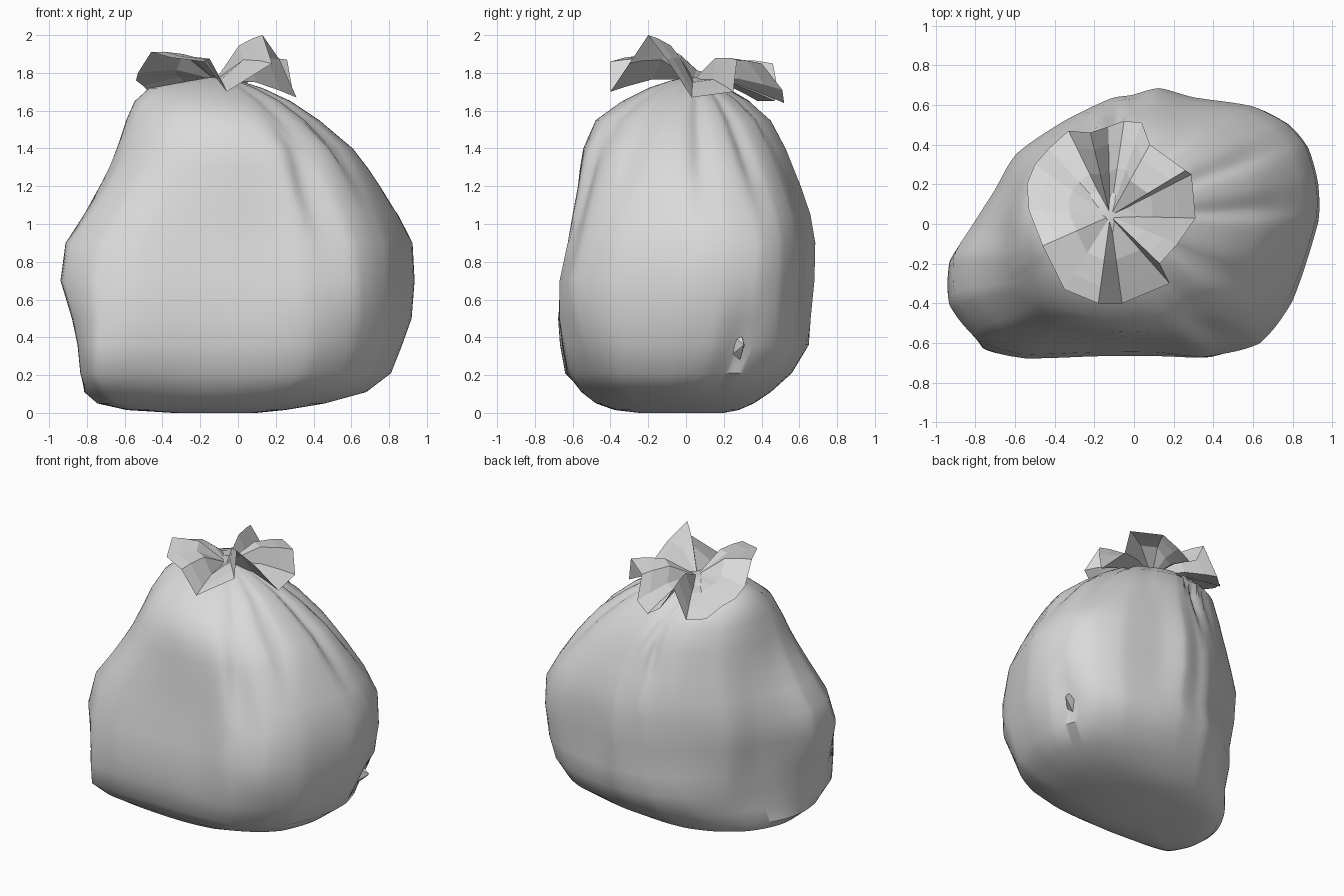
import bpy
import bmesh
import math
from mathutils import Vector

cube = bpy.data.objects.get("Cube")
if cube:
    bpy.data.objects.remove(cube, do_unlink=True)

grey = bpy.data.materials.new("light_grey_plastic")
grey.use_nodes = True
colour = (0.7, 0.7, 0.7, 1.0)
grey.diffuse_color = colour
grey.node_tree.nodes["Principled BSDF"].inputs["Base Color"].default_value = colour

KNOT = Vector((-0.12, 0.04, 1.77))


def smoothstep(low, high, value):
    t = max(0.0, min(1.0, (value - low) / (high - low)))
    return t * t * (3 - 2 * t)


def catmull(a, b, c, d, t):
    return 0.5 * (2 * b + (c - a) * t + (2 * a - 5 * b + 4 * c - d) * t ** 2
                  + (3 * b - a - 3 * c + d) * t ** 3)


def loft(name, rings, cap_first=False, cap_last=False, face_up=False):
    """Join closed rings of points into one surface."""
    bm = bmesh.new()
    loops = [[bm.verts.new(p) for p in ring] for ring in rings]
    count = len(loops[0])
    for lower, upper in zip(loops, loops[1:]):
        for i in range(count):
            j = (i + 1) % count
            bm.faces.new((lower[i], lower[j], upper[j], upper[i]))
    if cap_first:
        bm.faces.new(loops[0])
    if cap_last:
        bm.faces.new(loops[-1])
    bmesh.ops.recalc_face_normals(bm, faces=bm.faces[:])
    bm.normal_update()
    if face_up and sum(f.normal.z * f.calc_area() for f in bm.faces) < 0:
        bmesh.ops.reverse_faces(bm, faces=bm.faces[:])
    mesh = bpy.data.meshes.new(name)
    bm.to_mesh(mesh)
    bm.free()
    mesh.materials.append(grey)
    obj = bpy.data.objects.new(name, mesh)
    bpy.context.collection.objects.link(obj)
    return obj


def smooth(obj, degrees):
    bpy.ops.object.select_all(action='DESELECT')
    obj.select_set(True)
    bpy.context.view_layer.objects.active = obj
    bpy.ops.object.shade_smooth_by_angle(angle=math.radians(degrees))


def unit_plan(outline, steps=7):
    """Refine an outline into a half-rounded closed curve in a unit box."""
    pts = [Vector(p) for p in outline]
    count = len(pts)
    plan = []
    for i in range(count):
        a, b, c, d = (pts[(i + k) % count] for k in (-1, 0, 1, 2))
        for s in range(steps):
            t = s / steps
            plan.append(b.lerp(c, t).lerp(catmull(a, b, c, d, t), 0.6))
    low_x, high_x = min(p.x for p in plan), max(p.x for p in plan)
    low_y, high_y = min(p.y for p in plan), max(p.y for p in plan)
    return [Vector(((p.x - low_x) / (high_x - low_x), (p.y - low_y) / (high_y - low_y)))
            for p in plan]


# Plan of the sack at its widest, counterclockwise
BELLY = unit_plan((
    (-.94, -.2), (-.94, -.42), (-.79, -.6), (-.57, -.67), (-.2, -.66), (.1, -.66),
    (.35, -.685), (.63, -.62), (.8, -.4), (.93, 0), (.93, .2), (.88, .38),
    (.78, .5), (.6, .59), (.3, .63), (.12, .68), (-.02, .64), (-.13, .62),
    (-.36, .5), (-.6, .33), (-.71, .14), (-.82, -.02)))

# Plan of the sack near the ground, with a straight front edge
BASE = unit_plan((
    (-.82, -.22), (-.83, -.43), (-.76, -.61), (-.57, -.64), (-.2, -.63), (.1, -.63),
    (.36, -.61), (.57, -.5), (.71, -.36), (.8, -.08), (.81, .1), (.76, .28),
    (.67, .41), (.52, .5), (.28, .55), (.1, .56), (-.04, .55), (-.16, .53),
    (-.37, .43), (-.57, .26), (-.68, .1), (-.77, -.06)))

# Sack levels: height, x range, y range
LEVELS = (
    (0, -.35, .1, -.25, .2), (.015, -.6, .25, -.38, .28), (.05, -.76, .46, -.48, .36),
    (.11, -.83, .68, -.56, .45), (.21, -.835, .81, -.64, .56), (.36, -.85, .87, -.67, .65),
    (.5, -.88, .92, -.685, .66), (.7, -.94, .935, -.67, .68), (.9, -.92, .925, -.63, .685),
    (1.05, -.83, .85, -.61, .66), (1.2, -.75, .76, -.585, .61), (1.3, -.7, .69, -.57, .57),
    (1.4, -.66, .61, -.55, .53), (1.55, -.6, .43, -.48, .45), (1.65, -.55, .28, -.34, .34),
    (1.72, -.47, .13, -.2, .22), (1.76, -.25, 0, -.08, .15), (1.775, -.16, -.09, 0, .08))

# Gathered pleats: angle, width, depth, lowest height, slant
PLEATS = (
    (-50, 9, .06, .7, 27), (-28, 5, .08, 1.1, 0), (2, 6, .07, 1.0, 0), (22, 6, .06, 1.0, 0),
    (48, 5, .04, 1.2, 0), (86, 6, .10, 1.0, 0), (103, 5, .06, 1.1, 0), (140, 6, .03, 1.3, 0),
    (215, 6, .03, 1.3, 0), (262, 5, .04, 1.45, 0))

PINCH = Vector((.84, .3, .36))


def gather(point):
    """Pull a sack point toward the knot axis along pleats and the side pinch."""
    arm = point - KNOT
    angle = math.degrees(math.atan2(arm.y, arm.x))
    pull = 0.0
    for centre, width, depth, low, slant in PLEATS:
        line = centre - slant * (min(point.z, 1.1) - 1.1)
        off = (angle - line + 180) % 360 - 180
        spread = width if off > 0 else width * 0.5
        strength = smoothstep(low, low + 0.5, point.z) * (1 - smoothstep(1.7, 1.77, point.z))
        pull += depth * strength * math.exp(-(off / spread) ** 2)
    pull += 0.05 * math.exp(-((point - PINCH).length / 0.1) ** 2)
    return Vector((KNOT.x + arm.x * (1 - pull), KNOT.y + arm.y * (1 - pull), point.z))


# Sack body, boxy low down, rounder underneath and toward the knot
rings = []
for z, x_min, x_max, y_min, y_max in LEVELS:
    spread = smoothstep(.2, .75, z)
    roundness = smoothstep(.7, 1.78, z) + 0.45 * (1 - smoothstep(.02, .22, z))
    ring = []
    for low, wide in zip(BASE, BELLY):
        p = low.lerp(wide, spread)
        a = math.atan2(p.y - 0.5, p.x - 0.5)
        q = p.lerp(Vector((0.5 + 0.5 * math.cos(a), 0.5 + 0.5 * math.sin(a))), roundness)
        ring.append(gather(Vector((x_min + (x_max - x_min) * q.x,
                                   y_min + (y_max - y_min) * q.y, z))))
    rings.append(ring)
sack = loft("sack_body", rings, cap_first=True, cap_last=True)
smooth(sack, 42)

# Ruffled open mouth of the bag above the knot
RIM = [Vector(p) for p in (
    (-.54, .2, 1.76), (-.5, .3, 1.73), (-.43, .38, 1.65), (-.33, .47, 1.65),
    (-.22, .46, 1.85), (-.13, .49, 1.69), (-.05, .52, 1.64), (.04, .51, 1.71),
    (.08, .4, 1.85), (.26, .27, 1.87), (.29, .25, 1.7), (.31, .03, 1.67),
    (.22, -.1, 1.87), (.13, -.2, 2), (.18, -.3, 1.85), (-.06, -.4, 1.7),
    (-.18, -.4, 1.86), (-.35, -.33, 1.88), (-.46, -.11, 1.91), (-.53, .07, 1.8))]
ruffle_rings = []
for reach, lift in ((0.06, 0.0), (0.5, 0.06), (0.8, 0.03), (1.0, 0.0)):
    ring = []
    for p in RIM:
        q = KNOT.lerp(p, reach)
        q.z += lift * (1 if p.z > 1.8 else 0.5)
        ring.append(q)
    ruffle_rings.append(ring)
loft("ruffled_mouth", ruffle_rings, face_up=True)

# Tight neck where the plastic is tied
neck_rings = []
for z, radius in ((1.74, .07), (1.76, .035), (1.775, .025)):
    neck_rings.append([Vector((KNOT.x + radius * math.cos(math.tau * i / 10),
                               KNOT.y + radius * math.sin(math.tau * i / 10), z))
                       for i in range(10)])
loft("tied_neck", neck_rings, cap_first=True, cap_last=True)

# Small pulled tuft in the side pinch
out = Vector((0.93, 0.36, 0.0)).normalized()
side = Vector((-out.y, out.x, 0.0))
tuft_rings = []
for reach, radius in ((-0.1, .05), (-0.03, .022), (0.01, .004)):
    tuft_rings.append([PINCH + out * reach
                       + side * radius * math.cos(math.tau * i / 5)
                       + Vector((0, 0, 2.2 * radius * math.sin(math.tau * i / 5)))
                       for i in range(5)])
loft("pulled_tuft", tuft_rings, cap_first=True, cap_last=True)
